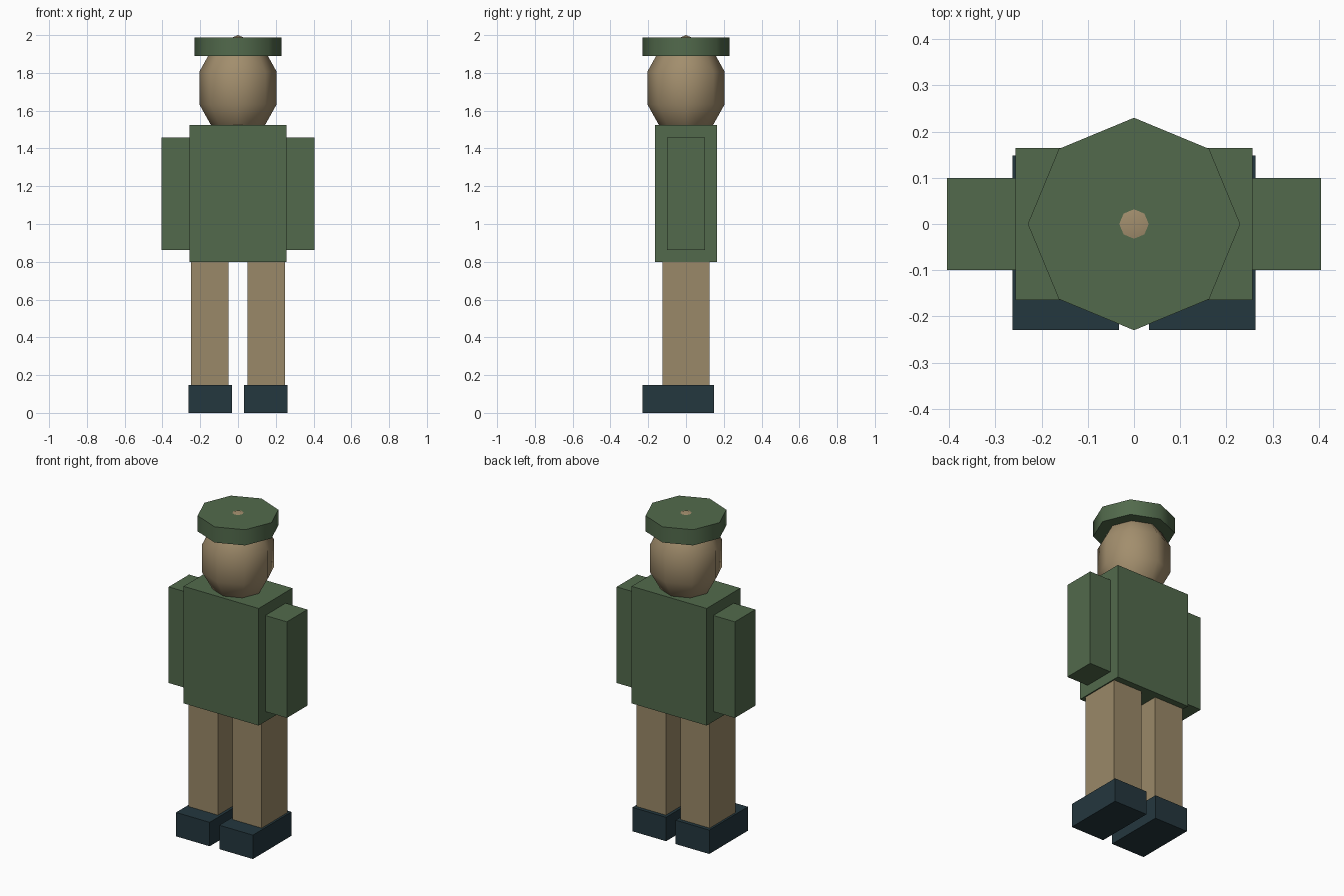
import bpy
import math

default = bpy.data.objects.get("Cube")
if default:
    bpy.data.objects.remove(default, do_unlink=True)


def material(name, rgb):
    """Flat material from 0-255 sRGB values."""
    color = [((c / 255 + 0.055) / 1.055) ** 2.4 for c in rgb] + [1.0]
    mat = bpy.data.materials.new(name)
    mat.use_nodes = True
    mat.diffuse_color = color
    mat.node_tree.nodes["Principled BSDF"].inputs["Base Color"].default_value = color
    return mat


green = material("jacket green", (82, 106, 76))
khaki = material("trouser khaki", (154, 137, 104))
skin = material("skin tan", (162, 142, 109))
navy = material("shoe navy", (36, 55, 62))


def finish(name, mat):
    obj = bpy.context.object
    obj.name = name
    obj.data.name = name
    obj.data.materials.append(mat)
    return obj


def box(name, mat, x, y, z):
    """Box spanning the given (low, high) ranges."""
    spans = (x, y, z)
    bpy.ops.mesh.primitive_cube_add(size=1, location=[sum(s) / 2 for s in spans])
    bpy.context.object.scale = [s[1] - s[0] for s in spans]
    bpy.ops.object.transform_apply(location=False, rotation=False, scale=True)
    return finish(name, mat)


# Torso
box("torso", green, (-0.257, 0.257), (-0.165, 0.165), (0.8, 1.525))

# Arms, legs and shoes on both sides
for side, s in (("left", 1), ("right", -1)):
    def span(a, b):
        return sorted((s * a, s * b))
    box(side + "_arm", green, span(0.257, 0.405), (-0.1, 0.1), (0.862, 1.457))
    box(side + "_leg", khaki, span(0.05, 0.25), (-0.125, 0.125), (0.148, 0.8))
    box(side + "_shoe", navy, span(0.033, 0.263), (-0.23, 0.148), (0, 0.148))

# Head: egg-shaped low-poly sphere whose tip pokes through the cap
bpy.ops.mesh.primitive_uv_sphere_add(segments=8, ring_count=5, radius=1, location=(0, 0, 1.72))
bpy.context.object.scale = (0.215, 0.215, 0.28)
bpy.ops.object.transform_apply(location=False, rotation=False, scale=True)
finish("head", skin)
bpy.ops.object.shade_smooth()

# Cap: eight-sided disc with a smooth rim
bpy.ops.mesh.primitive_cylinder_add(vertices=8, radius=0.23, depth=0.097, location=(0, 0, 1.938))
finish("cap", green)
bpy.ops.object.shade_smooth_by_angle(angle=math.radians(60))
